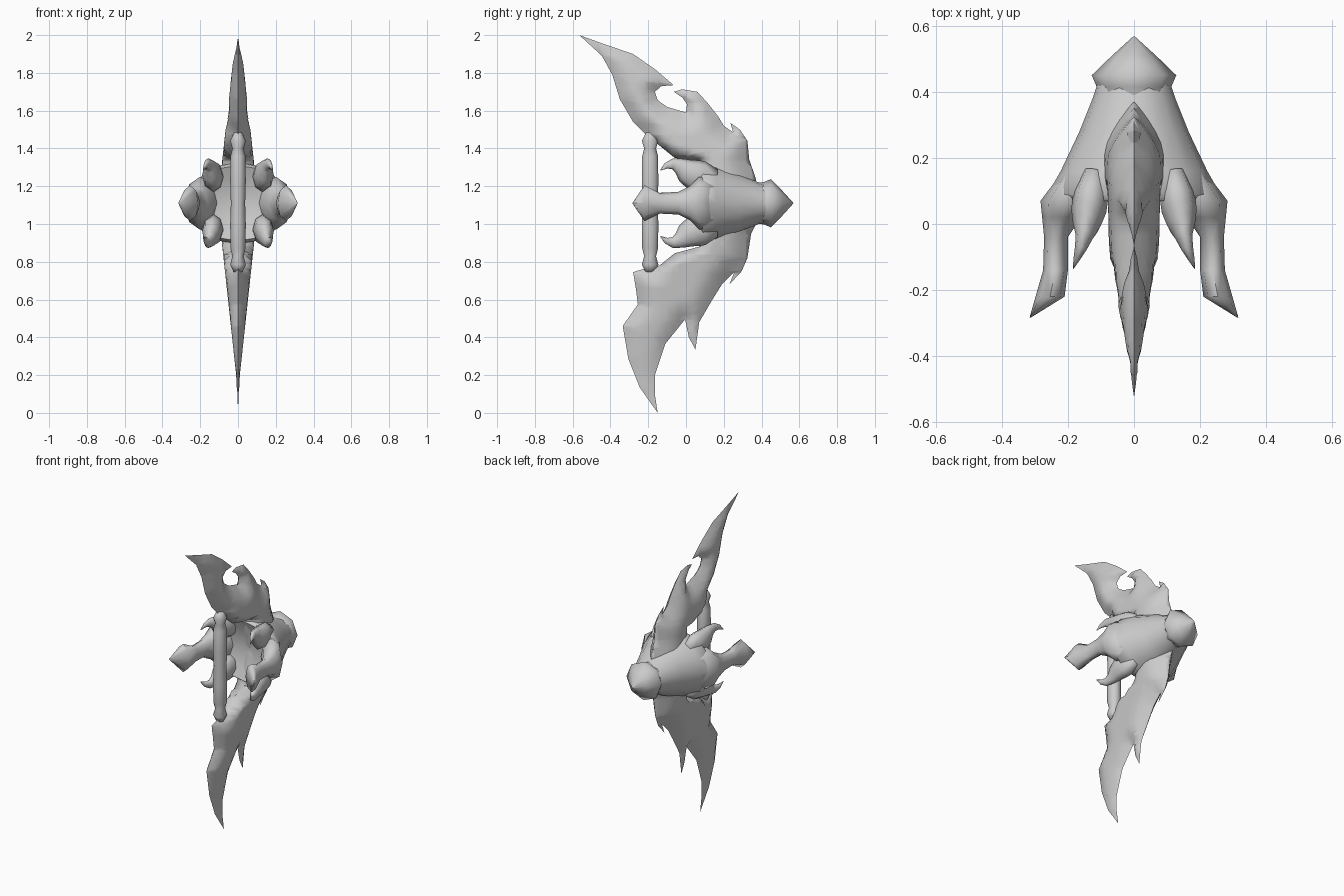
import bpy, bmesh, math
from mathutils import Vector, Matrix
from mathutils.geometry import intersect_point_line, tessellate_polygon

cube = bpy.data.objects.get("Cube")
if cube:
    bpy.data.objects.remove(cube, do_unlink=True)

steel = bpy.data.materials.new("grey_steel")
steel.use_nodes = True
GREY = (0.6, 0.6, 0.6, 1)
steel.diffuse_color = GREY
steel.node_tree.nodes["Principled BSDF"].inputs["Base Color"].default_value = GREY

MID = 1.11  # height of the guard axis


def finish(bm, name, mirror=False, angle=70):
    if mirror:
        bmesh.ops.mirror(bm, geom=bm.verts[:] + bm.edges[:] + bm.faces[:],
                         matrix=Matrix(), merge_dist=1e-4, axis='X')
    bmesh.ops.recalc_face_normals(bm, faces=bm.faces[:])
    mesh = bpy.data.meshes.new(name)
    bm.to_mesh(mesh)
    bm.free()
    mesh.materials.append(steel)
    ob = bpy.data.objects.new(name, mesh)
    bpy.context.collection.objects.link(ob)
    bpy.ops.object.select_all(action='DESELECT')
    ob.select_set(True)
    bpy.context.view_layer.objects.active = ob
    bpy.ops.object.shade_smooth_by_angle(angle=math.radians(angle))


def loft(bm, rings):
    """Skin a list of equal-length point rings and cap both ends."""
    loops = [[bm.verts.new(p) for p in ring] for ring in rings]
    n = len(loops[0])
    for a, b in zip(loops, loops[1:]):
        for i in range(n):
            j = (i + 1) % n
            bm.faces.new((a[i], a[j], b[j], b[i]))
    bm.faces.new(loops[0])
    bm.faces.new(loops[-1])


def oval(centre, u, v, n=8):
    c, u, v = Vector(centre), Vector(u), Vector(v)
    return [c + u * math.cos(k * math.tau / n) + v * math.sin(k * math.tau / n)
            for k in range(n)]


# Sharp blade edge in (y, z): upper tip, back edge with hooks, lower tip
CUTTING = [
    (-.22, 1.48), (-.28, 1.54), (-.35, 1.66), (-.39, 1.79), (-.445, 1.89),
    (-.565, 2), (-.455, 1.96), (-.28, 1.9), (-.165, 1.82), (-.065, 1.735),
    (-.13, 1.73), (-.165, 1.7), (-.15, 1.655), (-.1, 1.62), (0, 1.59),
    (.005, 1.635), (-.02, 1.67), (-.065, 1.7), (-.02, 1.713), (.06, 1.7),
    (.115, 1.64), (.17, 1.57), (.2, 1.52), (.25, 1.485), (.235, 1.535),
    (.285, 1.5), (.325, 1.44), (.335, 1.34), (.37, 1.24), (.37, 1),
    (.345, .95), (.325, .82), (.295, .75), (.23, .68), (.255, .745),
    (.19, .68), (.14, .6), (.07, .48), (.05, .335), (.015, .4),
    (-.005, .495), (-.11, .365), (-.165, .2), (-.165, .1), (-.15, 0),
    (-.245, .135), (-.305, .285), (-.335, .46), (-.255, .575), (-.265, .655),
    (-.28, .745), (-.2, .77)]
# Blunt inner edge around the hand opening
BLUNT = [(-.2, .77), (-.14, .78), (-.06, .845), (.07, .88), (.12, MID),
         (.07, 1.33), (-.06, 1.35), (-.14, 1.415), (-.22, 1.48)]


def distance(p, line):
    best = 9
    for a, b in zip(line, line[1:]):
        t = intersect_point_line(p, a, b)[1]
        best = min(best, (p - a.lerp(b, max(0, min(1, t)))).length)
    return best


def swell(d, ramp):
    return math.sin(min(1, d / ramp) * math.pi / 2)


def make_blade():
    cutting, blunt = ([Vector((0, y, z)) for y, z in line] for line in (CUTTING, BLUNT))
    pts = cutting + blunt[1:-1]
    bm = bmesh.new()
    verts = [bm.verts.new(p) for p in pts]
    for tri in tessellate_polygon([pts]):
        bm.faces.new([verts[i] for i in tri])
    bmesh.ops.recalc_face_normals(bm, faces=bm.faces[:])
    # Slice into a fine lattice so the flat plate can be swollen
    step = 0.035
    for axis, lo, hi in (((0, 1, 0), -.56, .4), ((0, 0, 1), 0, 2)):
        for k in range(1, int((hi - lo) / step) + 1):
            bmesh.ops.bisect_plane(bm, geom=bm.verts[:] + bm.edges[:] + bm.faces[:],
                                   plane_co=Vector(axis) * (lo + k * step), plane_no=axis)
    for v in bm.verts:
        taper = max(0.08, 1 - abs(v.co.z - MID))
        v.co.x = (0.108 * taper * swell(distance(v.co, cutting), .04 + .14 * taper)
                  * swell(distance(v.co, blunt), .04))
    finish(bm, "crescent_blade", mirror=True, angle=100)


make_blade()

# Guard body flaring forward from the pommel, dished at the front
bm = bmesh.new()
loft(bm, [oval((0, y, MID), (w, 0, 0), (0, 0, h), 16) for y, w, h in (
    (.42, .112, .1), (.38, .125, .112), (.28, .165, .16), (.16, .222, .205),
    (.09, .262, .215), (.07, .24, .2), (.1, .15, .13), (.12, .05, .05))])
finish(bm, "guard_body")

# Forward prongs: y, inner x, outer x, half height
bm = bmesh.new()
loft(bm, [oval(((a + b) / 2, y, MID), ((b - a) / 2, 0, 0), (0, 0, h)) for y, a, b, h in (
    (.16, .1, .215, .12), (.07, .12, .283, .14), (.02, .16, .278, .09),
    (-.04, .2, .272, .06), (-.14, .2, .275, .055), (-.22, .21, .298, .095),
    (-.283, .312, .316, .002))])
finish(bm, "side_prongs", mirror=True)

# Claws curling forward above and below each prong: x, y, height from axis, radius
CLAW = ((.12, .16, .13, .05), (.13, .09, .14, .082), (.137, .04, .15, .082),
        (.143, 0, .172, .066), (.15, -.035, .197, .043), (.16, -.07, .208, .029),
        (.173, -.105, .198, .016), (.184, -.135, .175, .002))
for name, s in (("upper_claws", 1), ("lower_claws", -1)):
    bm = bmesh.new()
    centres = [Vector((x, y, MID + s * h)) for x, y, h, r in CLAW]
    rings = []
    for i, c in enumerate(centres):
        t = centres[min(i + 1, len(CLAW) - 1)] - centres[max(i - 1, 0)]
        u = t.cross(Vector((1, 0, 0))).normalized()
        rings.append(oval(c, u * CLAW[i][3], t.cross(u).normalized() * CLAW[i][3] * .65))
    loft(bm, rings)
    finish(bm, name, mirror=True)

# Back pommel, turned around the y axis
bm = bmesh.new()
loft(bm, [oval((0, y, MID), (r, 0, 0), (0, 0, r)) for y, r in (
    (.36, .105), (.415, .113), (.45, .128), (.51, .066), (.568, .002))])
finish(bm, "pommel")

# Grip bar with collared ends
bm = bmesh.new()
loft(bm, [oval((0, -.19, z), (r * .9, 0, 0), (0, r, 0), 10) for z, r in (
    (.745, .025), (.785, .046), (.83, .033), (.87, .044), (1, .046), (MID, .042),
    (1.22, .046), (1.36, .044), (1.4, .033), (1.44, .046), (1.485, .022))])
finish(bm, "grip")
